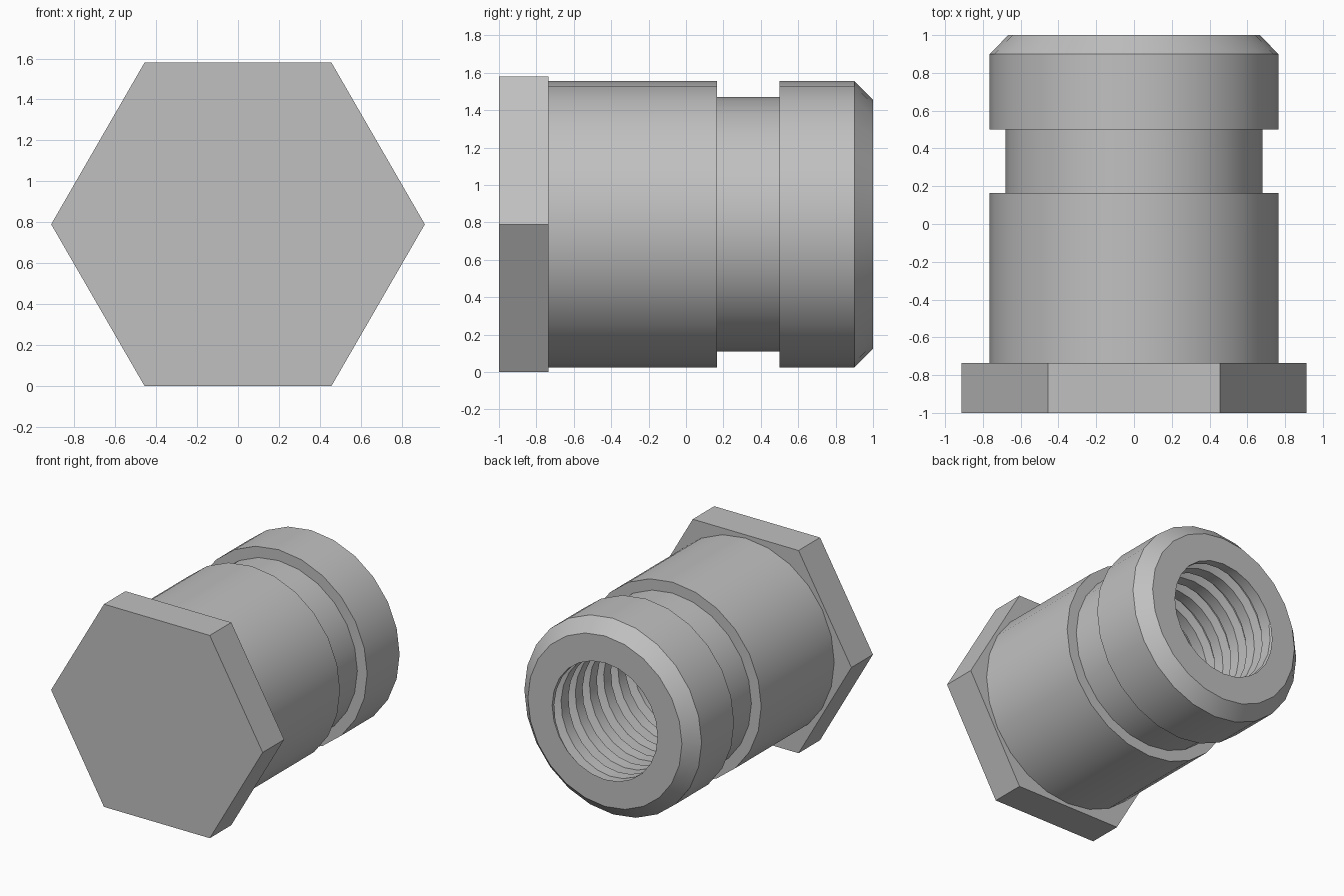
import bpy
import bmesh
import math

cube = bpy.data.objects.get("Cube")
if cube:
    bpy.data.objects.remove(cube, do_unlink=True)

CENTRE_Z = 0.79
SIDES = 24
HEAD_BACK = -0.735
BORE_R, ROOT_R, PITCH, BORE_END = 0.455, 0.52, 0.175, -0.6

steel = bpy.data.materials.new("grey steel")
steel.use_nodes = True
colour = (0.53, 0.53, 0.53, 1)
steel.diffuse_color = colour
steel.node_tree.nodes["Principled BSDF"].inputs["Base Color"].default_value = colour


def ring(bm, radius, y, sides):
    """Circle of vertices around the y axis."""
    step = math.tau / sides
    return [bm.verts.new((radius * math.cos(i * step), y,
                          CENTRE_Z + radius * math.sin(i * step)))
            for i in range(sides)]


def bridge(bm, a, b, closed=True):
    n = len(a)
    for i in range(n if closed else n - 1):
        j = (i + 1) % n
        bm.faces.new((a[i], a[j], b[j], b[i]))


def finish(bm, name):
    bmesh.ops.remove_doubles(bm, verts=bm.verts, dist=0.0005)
    bmesh.ops.recalc_face_normals(bm, faces=bm.faces)
    mesh = bpy.data.meshes.new(name)
    bm.to_mesh(mesh)
    bm.free()
    mesh.materials.append(steel)
    mesh.shade_smooth()
    mesh.set_sharp_from_angle(angle=math.radians(30))
    obj = bpy.data.objects.new(name, mesh)
    bpy.context.collection.objects.link(obj)


# Hexagonal head
bm = bmesh.new()
front, back = ring(bm, 0.913, -1, 6), ring(bm, 0.913, HEAD_BACK, 6)
bridge(bm, front, back)
bm.faces.new(front)
bm.faces.new(back)
finish(bm, "hex_head")

# Barrel: grooved outer profile, chamfer and end face
bm = bmesh.new()
profile = [(0.765, HEAD_BACK - 0.01), (0.765, 0.165), (0.68, 0.165), (0.68, 0.5),
           (0.765, 0.5), (0.765, 0.9), (0.665, 1), (BORE_R, 1)]
rings = [ring(bm, r, y, SIDES) for r, y in profile]
for a, b in zip(rings, rings[1:]):
    bridge(bm, a, b)
bm.faces.new(rings[0])

# Threaded bore: helical rows, cut off flat at the mouth and the floor
thread = [(0, BORE_R), (0.09, BORE_R), (0.11, ROOT_R), (0.15, ROOT_R)]
turns = math.ceil((1 - BORE_END) / PITCH) + 2
previous = None
for turn in range(turns):
    for offset, radius in thread:
        row = []
        for i in range(SIDES + 1):
            y = BORE_END + (turn - i / SIDES) * PITCH + offset
            inside = BORE_END < y < 1
            r = radius if inside else BORE_R
            y = min(max(y, BORE_END), 1)
            a = math.tau * i / SIDES
            row.append(bm.verts.new((r * math.cos(a), y, CENTRE_Z + r * math.sin(a))))
        if previous:
            bridge(bm, previous, row, closed=False)
        previous = row
bm.faces.new(ring(bm, BORE_R, BORE_END, SIDES))
finish(bm, "threaded_barrel")
